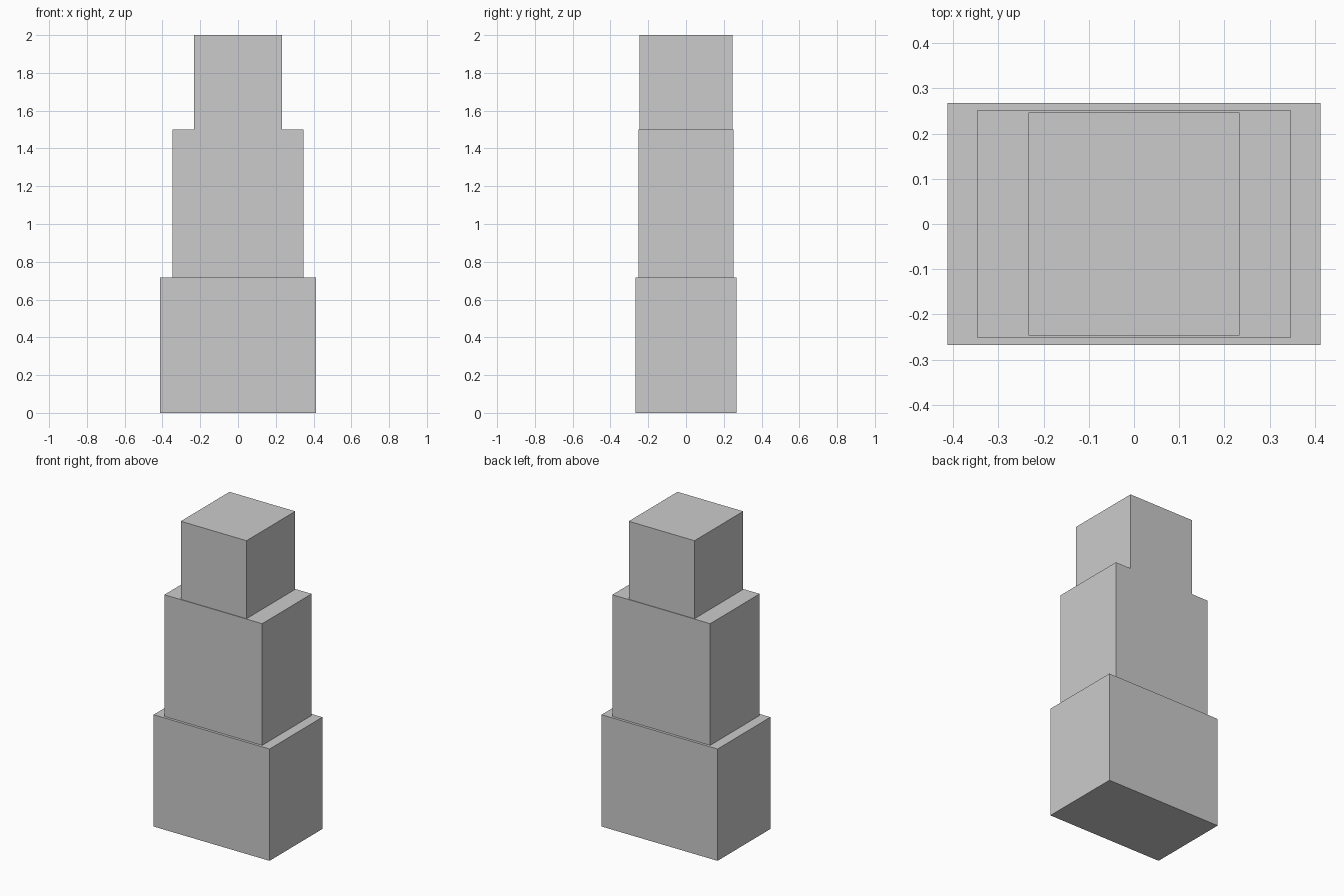
import bpy

if "Cube" in bpy.data.objects:
    bpy.data.objects.remove(bpy.data.objects["Cube"])

# name, width (x), depth (y), bottom z, top z
TIERS = [
    ("lower_block", 0.824, 0.536, 0.0, 0.718),
    ("middle_block", 0.695, 0.502, 0.718, 1.499),
    ("upper_block", 0.467, 0.494, 1.499, 2.0),
]


def add_block(name, width, depth, bottom, top):
    bpy.ops.mesh.primitive_cube_add(size=1, location=(0, 0, (bottom + top) / 2))
    block = bpy.context.object
    block.name = name
    block.scale = (width, depth, top - bottom)
    bpy.ops.object.transform_apply(location=False, rotation=False, scale=True)


# Stepped tower of three stacked blocks
for tier in TIERS:
    add_block(*tier)
